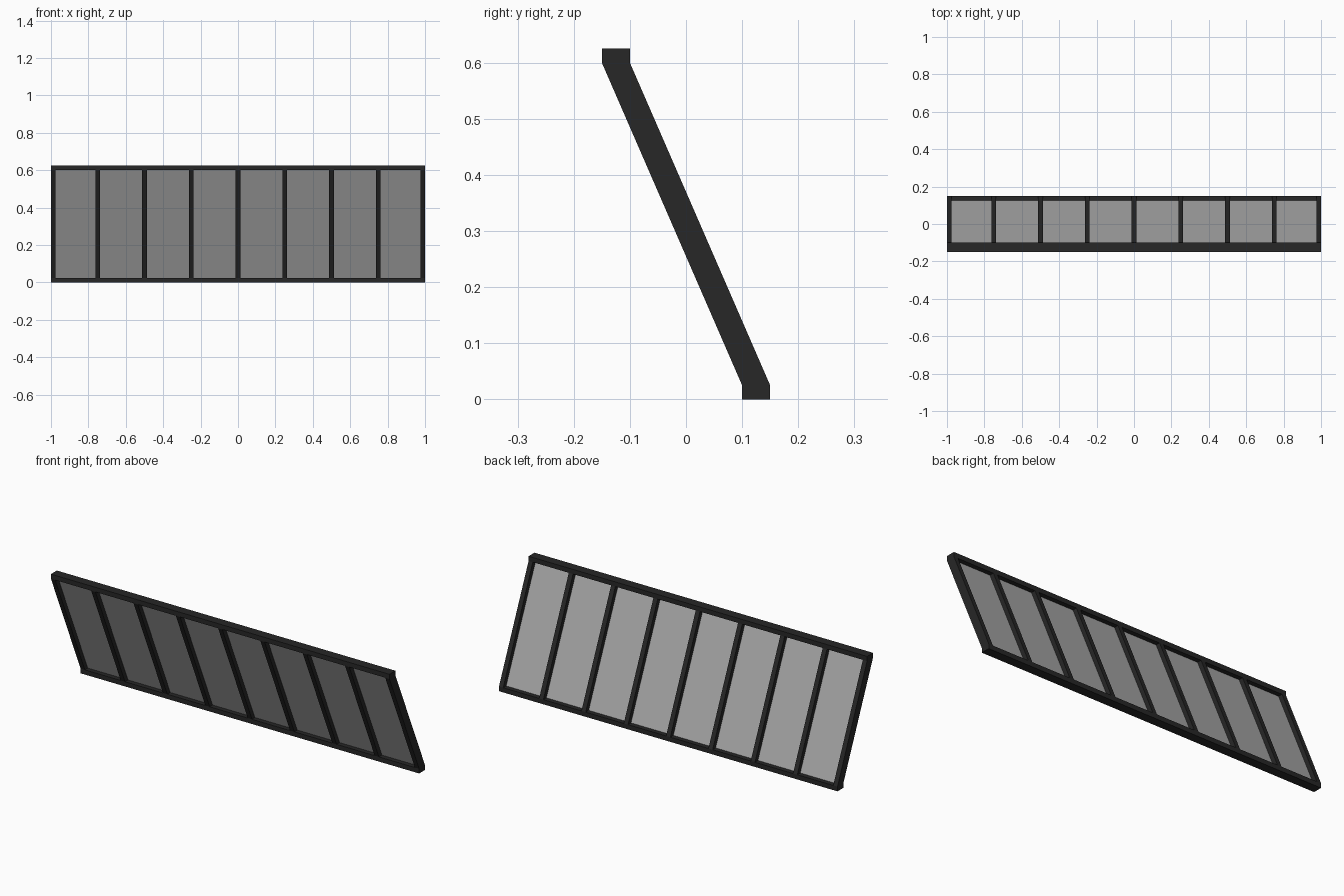
import bpy

if "Cube" in bpy.data.objects:
    bpy.data.objects.remove(bpy.data.objects["Cube"])

HEIGHT, RAIL, DEPTH, LEAN, BAR = 0.625, 0.025, 0.05, 0.125, 0.025
BAYS = 8


def material(name, color):
    mat = bpy.data.materials.new(name)
    mat.diffuse_color = color
    mat.use_nodes = True
    mat.node_tree.nodes["Principled BSDF"].inputs["Base Color"].default_value = mat.diffuse_color
    return mat


def add_mesh(name, verts, faces, mat):
    mesh = bpy.data.meshes.new(name)
    mesh.from_pydata(verts, [], faces)
    mesh.update()
    mesh.materials.append(mat)
    obj = bpy.data.objects.new(name, mesh)
    bpy.context.collection.objects.link(obj)
    return obj


def prism(name, profile, x0, x1, mat):
    """Extrude a counter-clockwise (y, z) profile along x."""
    n = len(profile)
    verts = [(x, y, z) for x in (x0, x1) for y, z in profile]
    faces = [list(reversed(range(n))), list(range(n, 2 * n))]
    faces += [[i, (i + 1) % n, (i + 1) % n + n, i + n] for i in range(n)]
    return add_mesh(name, verts, faces, mat)


def band(y_low, z_low, y_high, z_high):
    """Four-sided profile of frame depth between two heights."""
    h = DEPTH / 2
    return [(y_low - h, z_low), (y_low + h, z_low),
            (y_high + h, z_high), (y_high - h, z_high)]


frame = material("dark_frame", (0.02, 0.02, 0.02, 1))
glass = material("grey_glass", (0.4, 0.4, 0.4, 0.75))
z_top = HEIGHT - RAIL

# Horizontal rails, the top one leaning forward
prism("bottom_rail", band(LEAN, 0, LEAN, RAIL), -1, 1, frame)
prism("top_rail", band(-LEAN, z_top, -LEAN, HEIGHT), -1, 1, frame)

# Slanted side bars and dividers
for i in range(BAYS + 1):
    x = -1 + 2 * i / BAYS
    x = max(-1 + BAR / 2, min(1 - BAR / 2, x))
    prism(f"slanted_bar_{i + 1}", band(LEAN, RAIL, -LEAN, z_top),
          x - BAR / 2, x + BAR / 2, frame)

# Glass sheets in the middle of the frame depth
for i in range(BAYS):
    x0 = -1 + 2 * i / BAYS + (BAR if i == 0 else BAR / 2)
    x1 = -1 + 2 * (i + 1) / BAYS - (BAR if i == BAYS - 1 else BAR / 2)
    add_mesh(f"glass_pane_{i + 1}",
             [(x0, LEAN, RAIL), (x1, LEAN, RAIL),
              (x1, -LEAN, z_top), (x0, -LEAN, z_top)],
             [(0, 1, 2, 3)], glass)
